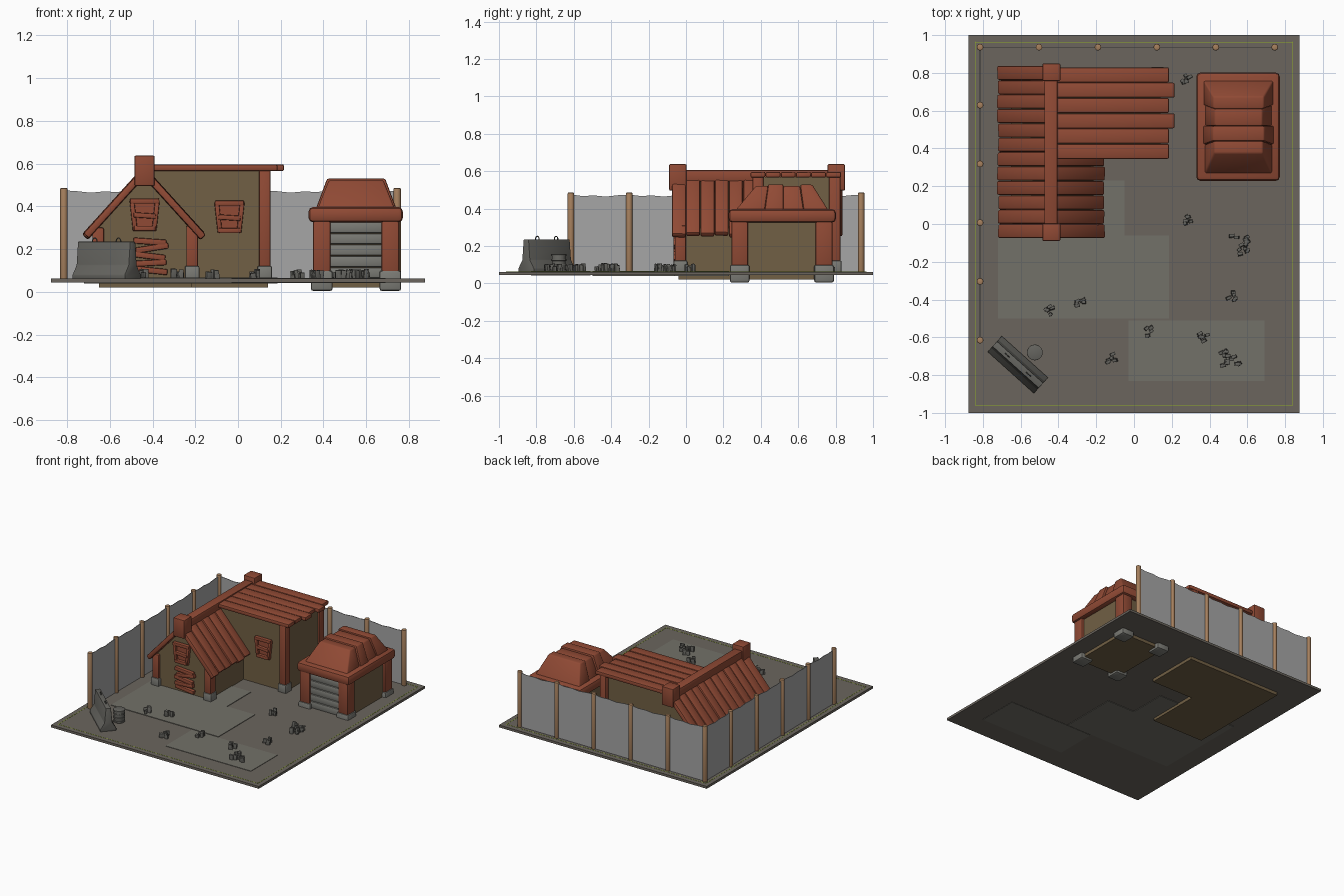
import bpy, bmesh, math, random
from mathutils import Matrix, Vector

if "Cube" in bpy.data.objects:
    bpy.data.objects.remove(bpy.data.objects["Cube"])
random.seed(4)


def material(name, rgb):
    m = bpy.data.materials.new(name)
    m.diffuse_color = (*rgb, 1)
    m.use_nodes = True
    m.node_tree.nodes["Principled BSDF"].inputs["Base Color"].default_value = m.diffuse_color
    return m


RED = material("red_brown_wood", (0.28, 0.068, 0.035))
WALL = material("tan_plaster", (0.165, 0.115, 0.058))
GROUND = material("dusty_ground", (0.145, 0.13, 0.11))
SLAB = material("pale_paving", (0.17, 0.165, 0.14))
STONE = material("grey_stone", (0.2, 0.2, 0.18))
DARK = material("dark_concrete", (0.13, 0.128, 0.115))
POST = material("light_wood", (0.38, 0.215, 0.11))
SHEET = material("fence_sheet", (0.38, 0.38, 0.38))
GREEN = material("green_line", (0.3, 0.45, 0.02))


def finish(name, bm, mat, matrix=None, bevel=0.0, seg=2):
    if bevel:
        bmesh.ops.bevel(bm, geom=bm.edges[:], offset=bevel, segments=seg,
                        affect='EDGES', profile=0.5)
    bmesh.ops.recalc_face_normals(bm, faces=bm.faces[:])
    me = bpy.data.meshes.new(name)
    bm.to_mesh(me)
    bm.free()
    me.materials.append(mat)
    ob = bpy.data.objects.new(name, me)
    if matrix is not None:
        ob.matrix_world = matrix
    bpy.context.collection.objects.link(ob)
    return ob


def block(name, lo, hi, mat, bevel=0.0, rot=(0, 0, 0)):
    """Box between two corners, turned about its own centre."""
    lo, hi = Vector(lo), Vector(hi)
    bm = bmesh.new()
    bmesh.ops.create_cube(bm, size=1)
    bmesh.ops.scale(bm, vec=hi - lo, verts=bm.verts)
    r = Matrix.Rotation(rot[2], 4, 'Z') @ Matrix.Rotation(rot[1], 4, 'Y') @ Matrix.Rotation(rot[0], 4, 'X')
    return finish(name, bm, mat, Matrix.Translation((lo + hi) / 2) @ r, bevel)


def prism(name, pts, y0, y1, mat, matrix=None, bevel=0.0):
    """Outline in x/z pushed along y."""
    bm = bmesh.new()
    f = bm.faces.new([bm.verts.new((x, y0, z)) for x, z in pts])
    g = bmesh.ops.extrude_face_region(bm, geom=[f])["geom"]
    bmesh.ops.translate(bm, vec=(0, y1 - y0, 0), verts=[v for v in g if isinstance(v, bmesh.types.BMVert)])
    return finish(name, bm, mat, matrix, bevel)


def rod(name, x, y, z0, z1, r, mat, bevel=0.0, sides=12):
    bm = bmesh.new()
    bmesh.ops.create_cone(bm, cap_ends=True, segments=sides, radius1=r, radius2=r, depth=z1 - z0)
    return finish(name, bm, mat, Matrix.Translation((x, y, (z0 + z1) / 2)), bevel)


# ground and paving
block("ground", (-0.875, -1, 0.044), (0.875, 1, 0.062), GROUND)
block("yard_paving", (-0.03, -0.83, 0.042), (0.69, -0.51, 0.065), SLAB)
L = Matrix.Rotation(math.radians(-90), 4, 'X')
prism("house_paving", [(-0.72, 0.23), (-0.05, 0.23), (-0.05, -0.06), (0.185, -0.06), (0.185, -0.5), (-0.72, -0.5)],
      0.0, 0.026, SLAB, Matrix.Translation((0, 0, 0.066)) @ L)
for s in (-1, 1):
    block("side_line", (s * 0.84 - 0.0015, -0.96, 0.06), (s * 0.84 + 0.0015, 0.965, 0.063), GREEN)
    block("end_line", (-0.84, s * 0.962 - 0.0015, 0.06), (0.84, s * 0.962 + 0.0015, 0.063), GREEN)

# house walls
prism("gable_wing_walls", [(-0.65, 0.02), (-0.215, 0.02), (-0.215, 0.31), (-0.44, 0.55), (-0.65, 0.31)],
      -0.04, 0.79, WALL)
block("side_wing_walls", (-0.44, 0.375, 0.02), (0.14, 0.79, 0.57), WALL)

# house corner posts on stone feet
for x, y, top in ((-0.215, -0.03, 0.31), (-0.655, -0.03, 0.3), (-0.655, 0.795, 0.3), (0.125, 0.385, 0.575), (0.125, 0.795, 0.575)):
    block("house_post", (x - 0.027, y - 0.03, 0.1), (x + 0.027, y + 0.03, top), RED, 0.007)
    block("house_post_foot", (x - 0.034, y - 0.037, 0.05), (x + 0.034, y + 0.037, 0.122), STONE, 0.008)

# gable roof planks: long left slope, short right slope
tilt = math.atan2(0.265, 0.24)
for side, count in ((-1, 12), (1, 6)):
    for i in range(count):
        y = -0.075 + i * 0.0762
        w = 0.195 + random.uniform(0, 0.014)
        cx, cz = -0.44 + side * 0.137, 0.408 + 0.004 * (i % 2)
        block("gable_roof_plank", (cx - w, y, cz - 0.017), (cx + w, y + 0.074, cz + 0.017), RED, 0.009,
              (math.radians(random.uniform(-3, 3)), side * tilt, 0))

# flat roof planks
for i in range(6):
    y = 0.345 + i * 0.081
    end = 0.215 if i in (2, 4) else 0.185
    block("flat_roof_plank", (-0.42, y, 0.566), (end, y + 0.079, 0.596), RED, 0.008,
          (math.radians(random.uniform(-2, 2)), 0, 0))

# ridge beam and end caps
block("ridge_beam", (-0.475, -0.05, 0.545), (-0.405, 0.82, 0.605), RED, 0.008)
for y in (-0.09, 0.757):
    block("ridge_cap", (-0.485, y, 0.496), (-0.39, y + 0.093, 0.638), RED, 0.007)


# flared windows
def window(cx, z0, y):
    prism("window_panel", [(cx - 0.045, z0), (cx + 0.045, z0), (cx + 0.06, z0 + 0.14), (cx - 0.06, z0 + 0.14)],
          y - 0.008, y + 0.01, RED)
    for z, w in ((0.0, 0.05), (0.06, 0.052), (0.128, 0.068)):
        block("window_bar", (cx - w, y - 0.03, z0 + z), (cx + w, y, z0 + z + 0.024), RED, 0.005,
              (0, math.radians(4 if z == 0.06 else 0), 0))
    for s in (-1, 1):
        block("window_side", (cx + s * 0.052 - 0.011, y - 0.025, z0), (cx + s * 0.052 + 0.011, y, z0 + 0.145),
              RED, 0.005, (0, s * 0.11, 0))


window(-0.437, 0.285, -0.04)
window(-0.04, 0.275, 0.375)

# boarded doorway
for z, a, dx in ((0.235, 4, 0), (0.205, -9, 0.01), (0.168, 7, -0.005), (0.135, -3, 0), (0.1, 6, 0.005)):
    block("door_board", (-0.49 + dx, -0.068, z - 0.014), (-0.335 + dx, -0.038, z + 0.014), RED, 0.006,
          (0, math.radians(a), 0))

# garage body, posts and feet
block("garage_walls", (0.375, 0.275, 0.02), (0.735, 0.76, 0.36), WALL)
for x in (0.392, 0.713):
    for y in (0.287, 0.738):
        block("garage_post", (x - 0.042, y - 0.045, 0.08), (x + 0.042, y + 0.045, 0.35), RED, 0.009)
        block("garage_post_foot", (x - 0.051, y - 0.053, 0.004), (x + 0.051, y + 0.053, 0.1), STONE, 0.012)
for i in range(5):
    block("garage_door_slat", (0.425, 0.252, 0.064 + i * 0.053), (0.68, 0.28, 0.115 + i * 0.053), STONE, 0.008)

# garage roof: rounded rim and flared planks above
block("garage_roof_rim", (0.33, 0.228, 0.325), (0.772, 0.802, 0.397), RED, 0.022)
low = (0.26, 0.42, 0.52, 0.63, 0.765)
high = (0.375, 0.44, 0.52, 0.61, 0.675)
for i in range(4):
    k = (0.0, 0.008, -0.002, 0.006)[i]
    bm = bmesh.new()
    bmesh.ops.create_cube(bm, size=1)
    for v in bm.verts:
        up = v.co.z > 0
        row = (high if up else low)[i + (v.co.y > 0)]
        half = (0.128 if up else 0.182) + k
        v.co = (0.553 + math.copysign(half, v.co.x), row, 0.522 + k if up else 0.385)
    finish("garage_roof_plank", bm, RED, None, 0.008)

# fence posts and sheets along the back and left
sag = [(1, 0.413), (0.8, 0.405), (0.6, 0.408), (0.4, 0.402), (0.2, 0.409), (0, 0.413)]
for i in range(6):
    x, y = -0.815 + i * 0.312, 0.94 - i * 0.311
    rod("back_fence_post", x, 0.936, 0.05, 0.485, 0.018, POST, 0.004)
    if i:
        rod("left_fence_post", -0.815, y, 0.05, 0.485, 0.018, POST, 0.004)
    if i < 5:
        outline = [(0, 0), (0.312, 0)] + [(t * 0.312, h) for t, h in sag]
        prism("back_fence_sheet", outline, -0.002, 0.002, SHEET, Matrix.Translation((x, 0.936, 0.062)))
        prism("left_fence_sheet", outline, -0.002, 0.002, SHEET,
              Matrix.Translation((-0.815, y, 0.062)) @ Matrix.Rotation(-math.pi / 2, 4, 'Z'))

# concrete road barrier with lifting loops
place = Matrix.Translation((-0.615, -0.745, 0.06)) @ Matrix.Rotation(math.radians(48), 4, 'Z')
half = [(0.056, 0), (0.056, 0.02), (0.028, 0.065), (0.018, 0.175)]
prism("road_barrier", half + [(-x, z) for x, z in reversed(half)], -0.165, 0.165, DARK, place, 0.003)
for y in (-0.075, 0.075):
    bpy.ops.mesh.primitive_torus_add(major_radius=0.014, minor_radius=0.003, major_segments=16, minor_segments=6)
    loop = bpy.context.object
    loop.name = "barrier_loop"
    loop.data.materials.append(DARK)
    loop.matrix_world = place @ Matrix.Translation((0, y, 0.178)) @ Matrix.Rotation(math.pi / 2, 4, 'Y')

# barrel with hoops
rod("barrel", -0.525, -0.68, 0.06, 0.155, 0.037, DARK, 0.003, 20)
for z in (0.065, 0.093, 0.121, 0.146):
    rod("barrel_hoop", -0.525, -0.68, z, z + 0.01, 0.042, DARK, 0.002, 20)

# rubble heaps
for x, y, n, r in ((0.27, 0.765, 6, 0.026), (0.29, 0.02, 5, 0.02), (0.56, -0.11, 14, 0.05), (0.52, -0.38, 6, 0.023),
                   (-0.45, -0.46, 6, 0.024), (-0.285, -0.41, 6, 0.024), (-0.12, -0.71, 6, 0.023),
                   (0.075, -0.57, 6, 0.022), (0.37, -0.595, 6, 0.024), (0.51, -0.72, 14, 0.05)):
    for _ in range(n):
        px, py = x + random.uniform(-r, r), y + random.uniform(-r, r)
        w, h = random.uniform(0.008, 0.014), random.uniform(0.025, 0.045)
        block("rubble", (px - w, py - 0.008, 0.058), (px + w, py + 0.008, 0.063 + h), DARK, 0.0015,
              (random.uniform(-0.12, 0.12), random.uniform(-0.12, 0.12), random.uniform(0, 0.7)))

# soften rounded bevels, keep sharp edges
for ob in bpy.data.objects:
    ob.select_set(True)
bpy.context.view_layer.objects.active = bpy.data.objects["ground"]
bpy.ops.object.shade_smooth_by_angle(angle=math.radians(35))
